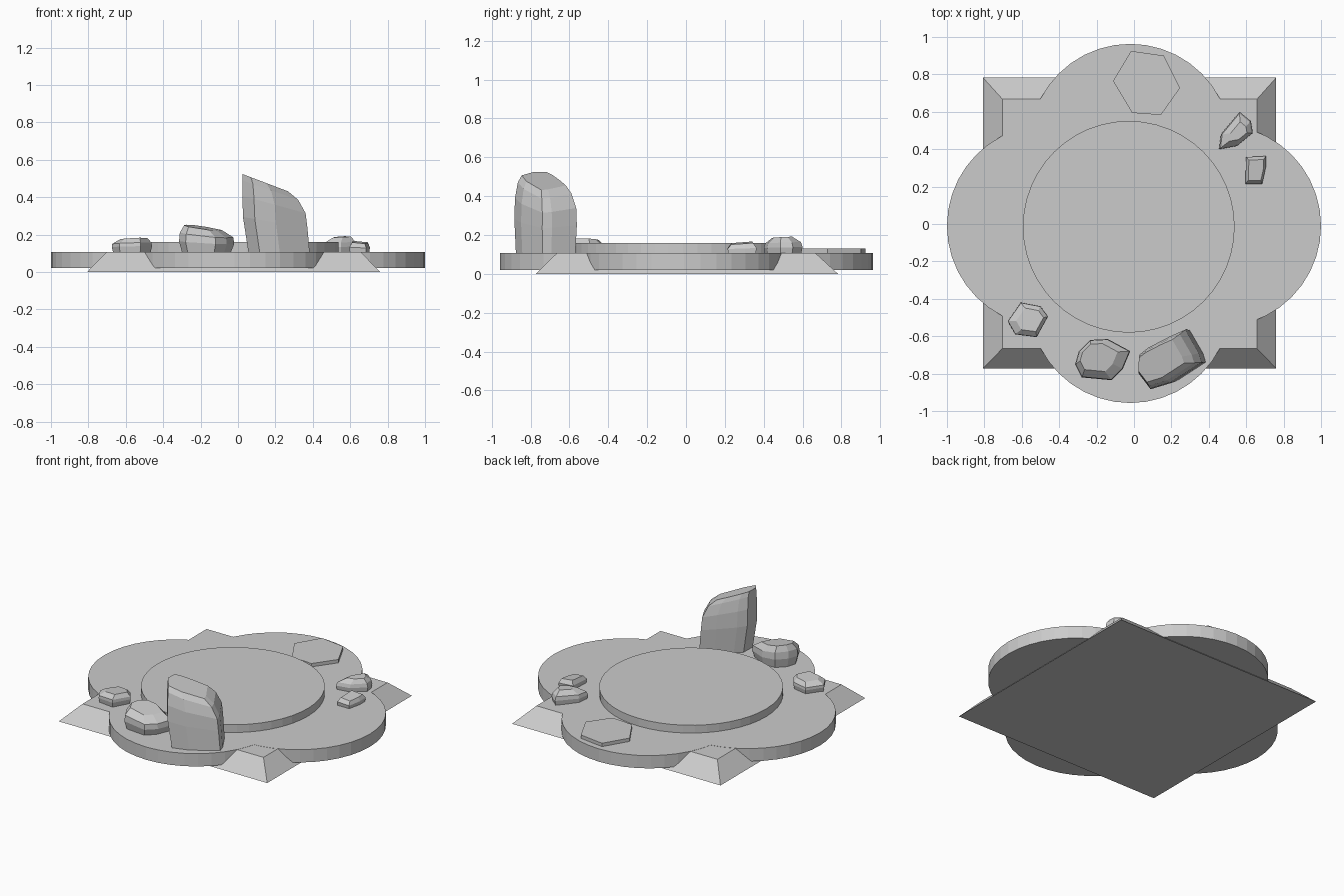
import bpy, bmesh
from mathutils import Vector

if "Cube" in bpy.data.objects:
    bpy.data.objects.remove(bpy.data.objects["Cube"])

TOP = 0.107  # height of the main stone floor


def loft(name, rings):
    """Skin a stack of equal-length rings and cap both ends."""
    bm = bmesh.new()
    vs = [[bm.verts.new(p) for p in r] for r in rings]
    n = len(vs[0])
    for a, b in zip(vs, vs[1:]):
        for i in range(n):
            j = (i + 1) % n
            bm.faces.new((a[i], a[j], b[j], b[i]))
    bm.faces.new(vs[0])
    bm.faces.new(vs[-1])
    bmesh.ops.recalc_face_normals(bm, faces=bm.faces)
    me = bpy.data.meshes.new(name)
    bm.to_mesh(me)
    bm.free()
    ob = bpy.data.objects.new(name, me)
    bpy.context.collection.objects.link(ob)
    return ob


def disc(name, x, y, r, z0, z1, sides=40):
    bpy.ops.mesh.primitive_cylinder_add(vertices=sides, radius=r, depth=z1 - z0,
                                        location=(x, y, (z0 + z1) / 2))
    bpy.context.object.name = name


def rock(name, outline, peak, slope, levels):
    """levels: (height fraction, outline scale, x shift, y shift); slope tilts the top."""
    c = sum((Vector(p) for p in outline), Vector((0, 0))) / len(outline)
    rings = []
    for t, s, dx, dy in levels:
        ring = []
        for p in outline:
            d = (Vector(p) - c) * s + Vector((dx, dy))
            h = peak - TOP + slope[0] * d.x + slope[1] * d.y
            ring.append((c.x + d.x, c.y + d.y, TOP - 0.005 * (t == 0) + t * h))
        rings.append(ring)
    return loft(name, rings)


# square plinth with sloping sides
def rect(x0, x1, y0, y1, z):
    return [(x0, y0, z), (x1, y0, z), (x1, y1, z), (x0, y1, z)]


loft("square_plinth", [rect(-0.807, 0.76, -0.772, 0.782, 0),
                       rect(-0.703, 0.657, -0.665, 0.667, TOP - 0.001)])

# four overlapping round lobes and the raised centre disc
for side, x, y in (("right", 0.46, -0.01), ("left", -0.46, -0.01),
                   ("back", -0.02, 0.423), ("front", -0.02, -0.417)):
    disc(side + "_lobe", x, y, 0.54, 0.02, TOP)
disc("centre_disc", -0.028, -0.015, 0.566, 0.05, 0.16, 48)

# flat six-sided slab at the back
slab = [(-0.016, 0.925), (0.16, 0.90), (0.246, 0.727),
        (0.144, 0.583), (-0.01, 0.594), (-0.112, 0.765)]
loft("hex_slab", [[(x, y, z) for x, y in slab] for z in (TOP - 0.005, 0.13)])

# tall standing stone
rock("standing_stone",
     [(0.022, -0.80), (0.086, -0.885), (0.20, -0.85), (0.37, -0.74), (0.355, -0.69),
      (0.28, -0.56), (0.19, -0.60), (0.075, -0.66), (0.025, -0.70)],
     0.465, (-0.38, 0.0),
     [(0, 0.94, 0.025, 0), (0.45, 0.99, 0.003, 0), (0.72, 0.97, -0.003, 0),
      (0.92, 0.85, -0.02, -0.005), (1.0, 0.70, -0.045, -0.01)])

# low boulder beside it
rock("front_boulder",
     [(-0.315, -0.75), (-0.28, -0.82), (-0.12, -0.835), (-0.06, -0.775), (-0.02, -0.68),
      (-0.14, -0.615), (-0.235, -0.62), (-0.295, -0.68)],
     0.235, (-0.15, 0.1),
     [(0, 0.88, 0, 0), (0.4, 1, 0, 0), (0.72, 0.97, 0, 0), (1, 0.68, -0.015, 0.01)])

# three small stones
rock("left_small_stone",
     [(-0.675, -0.52), (-0.635, -0.59), (-0.52, -0.605), (-0.46, -0.495),
      (-0.50, -0.44), (-0.605, -0.42)],
     0.178, (0.05, -0.05),
     [(0, 0.93, 0, 0), (0.4, 1, 0, 0), (0.65, 0.98, 0, 0), (1, 0.68, 0.01, 0)])
rock("right_back_stone",
     [(0.455, 0.40), (0.465, 0.48), (0.565, 0.60), (0.625, 0.55),
      (0.635, 0.487), (0.55, 0.417)],
     0.188, (0.02, 0.05),
     [(0, 0.93, 0, 0), (0.35, 1, 0, 0), (0.65, 0.92, 0, 0), (1, 0.52, 0.01, 0)])
rock("right_small_stone",
     [(0.595, 0.214), (0.60, 0.358), (0.705, 0.363), (0.705, 0.305), (0.685, 0.214)],
     0.158, (-0.1, 0.08),
     [(0, 0.95, 0, 0), (0.5, 1, 0, 0), (1, 0.75, 0, 0)])
